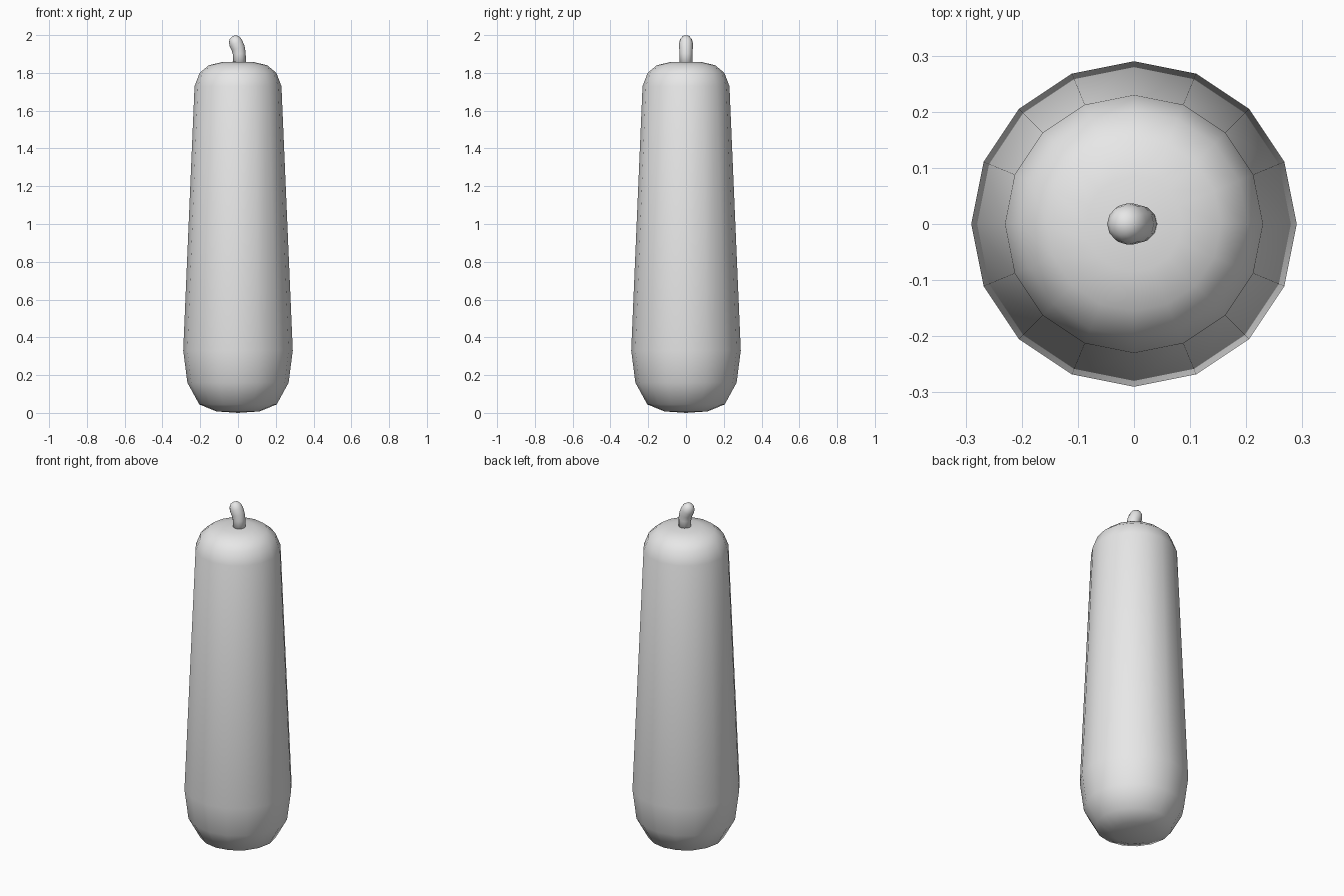
import bpy
import bmesh
from math import cos, sin, tau
from mathutils import Vector

cube = bpy.data.objects.get("Cube")
if cube:
    bpy.data.objects.remove(cube, do_unlink=True)

grey = bpy.data.materials.new("plain grey")
grey.use_nodes = True
grey.diffuse_color = (0.8, 0.8, 0.8, 1)
grey.node_tree.nodes["Principled BSDF"].inputs["Base Color"].default_value = (0.8, 0.8, 0.8, 1)


def loft(name, rings, sides, start, end):
    """Skin rings of (x, z, radius, lean) and close both ends with a pole point."""
    bm = bmesh.new()
    loops = []
    for x, z, radius, lean in rings:
        across = Vector((cos(lean), 0, sin(lean)))
        loops.append([bm.verts.new(Vector((x, 0, z))
                                   + across * radius * cos(tau * i / sides)
                                   + Vector((0, radius * sin(tau * i / sides), 0)))
                      for i in range(sides)])
    bottom = bm.verts.new((start[0], 0, start[1]))
    top = bm.verts.new((end[0], 0, end[1]))
    for i in range(sides):
        j = (i + 1) % sides
        bm.faces.new((bottom, loops[0][j], loops[0][i]))
        bm.faces.new((loops[-1][i], loops[-1][j], top))
        for a, b in zip(loops, loops[1:]):
            bm.faces.new((a[i], a[j], b[j], b[i]))
    for face in bm.faces:
        face.smooth = True
    mesh = bpy.data.meshes.new(name)
    bm.to_mesh(mesh)
    bm.free()
    mesh.materials.append(grey)
    obj = bpy.data.objects.new(name, mesh)
    bpy.context.collection.objects.link(obj)
    return obj


# Tapered body with rounded base and shoulder
profile = [(0.115, 0.008), (0.205, 0.045), (0.268, 0.16), (0.29, 0.33),
           (0.23, 1.73), (0.203, 1.8), (0.155, 1.84), (0.085, 1.857)]
loft("body", [(0, z, r, 0) for r, z in profile], 16, (0, 0), (0, 1.86))

# Short stem that leans over and ends in a dome
stem = [(0.008, 1.835, 0.034, 0), (0.007, 1.9, 0.034, 0.1),
        (0.001, 1.93, 0.036, 0.3), (-0.011, 1.957, 0.037, 0.45),
        (-0.019, 1.976, 0.032, 0.45), (-0.025, 1.99, 0.02, 0.45)]
loft("stem", stem, 12, (0.008, 1.83), (-0.027, 1.996))
